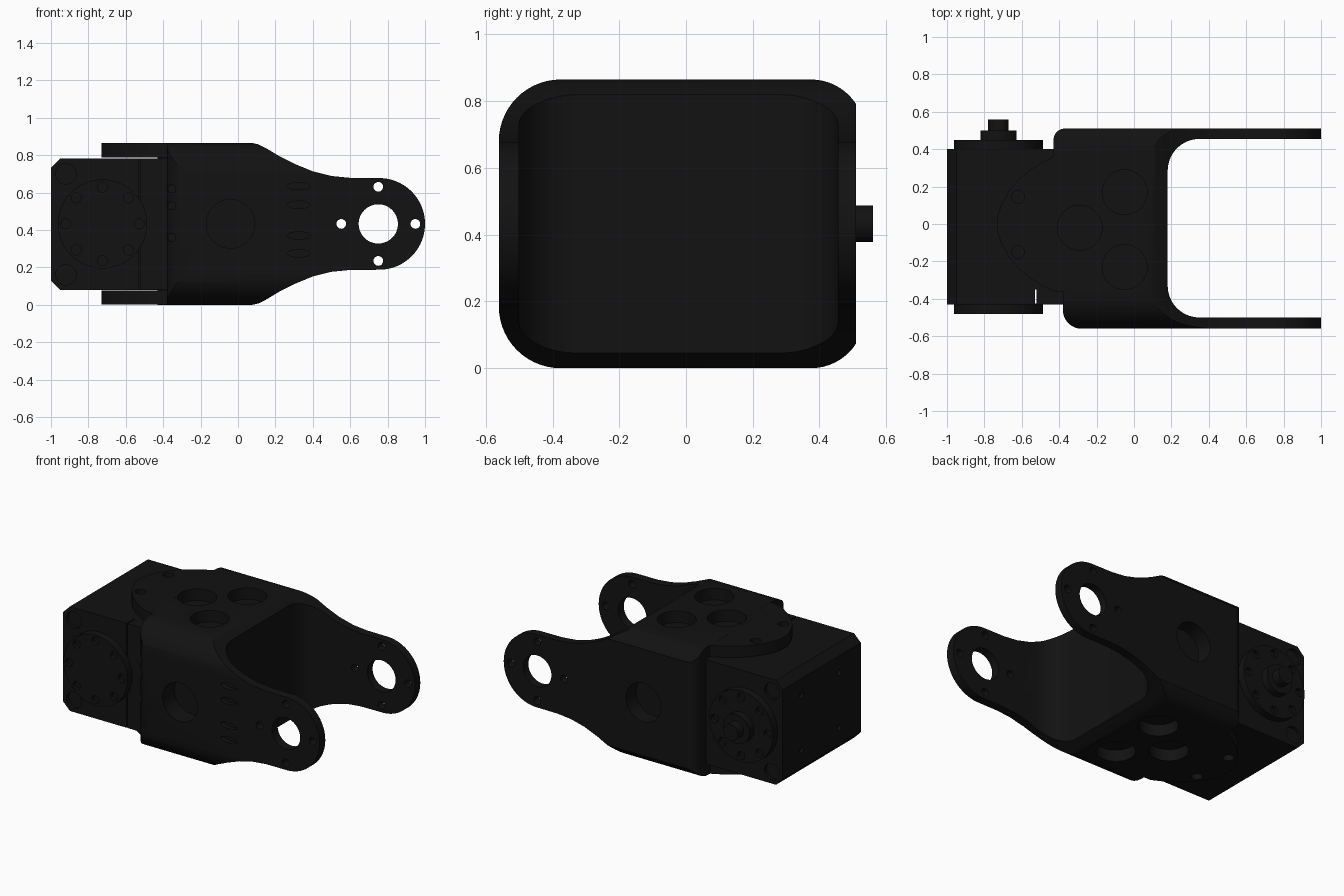
import bpy, bmesh
from math import cos, sin, pi, tan
from mathutils import Vector

if "Cube" in bpy.data.objects:
    bpy.data.objects.remove(bpy.data.objects["Cube"])

mat = bpy.data.materials.new("matte_black")
mat.diffuse_color = (0.006, 0.006, 0.006, 1)
mat.use_nodes = True
mat.node_tree.nodes["Principled BSDF"].inputs["Base Color"].default_value = mat.diffuse_color
ZC = 0.4325


def prism(name, pts, axis, a, b):
    """Extrude a 2D outline along an axis from a to b."""
    def place(p, t):
        return {'x': (t, p[0], p[1]), 'y': (p[0], t, p[1]), 'z': (p[0], p[1], t)}[axis]
    bm = bmesh.new()
    lo = [bm.verts.new(place(p, a)) for p in pts]
    hi = [bm.verts.new(place(p, b)) for p in pts]
    bm.faces.new(lo)
    bm.faces.new(hi)
    n = len(pts)
    for i in range(n):
        j = (i + 1) % n
        bm.faces.new((lo[i], lo[j], hi[j], hi[i]))
    bmesh.ops.recalc_face_normals(bm, faces=bm.faces)
    me = bpy.data.meshes.new(name)
    bm.to_mesh(me)
    bm.free()
    ob = bpy.data.objects.new(name, me)
    bpy.context.collection.objects.link(ob)
    me.materials.append(mat)
    return ob


def rounded(corners, steps=10):
    """Outline from (u, v, radius) corners."""
    out = []
    n = len(corners)
    for i, (u, v, r) in enumerate(corners):
        p = Vector((u, v))
        if r == 0:
            out.append((u, v))
            continue
        d0 = (Vector(corners[i - 1][:2]) - p).normalized()
        d1 = (Vector(corners[(i + 1) % n][:2]) - p).normalized()
        half = d0.angle(d1) / 2
        c = p + (d0 + d1).normalized() * (r / sin(half))
        s, e = p + d0 * (r / tan(half)) - c, p + d1 * (r / tan(half)) - c
        for k in range(steps + 1):
            t = k / steps
            w = pi - 2 * half
            q = c + (s * sin((1 - t) * w) + e * sin(t * w)) / sin(w)
            out.append((q.x, q.y))
    return out


def circle(u, v, r, n=32, ry=None):
    ry = ry or r
    return [(u + r * cos(2 * pi * k / n), v + ry * sin(2 * pi * k / n)) for k in range(n)]


def box(name, x, y, z):
    return prism(name, [(x[0], y[0]), (x[1], y[0]), (x[1], y[1]), (x[0], y[1])], 'z', *z)


def boolean(ob, cutter, op='DIFFERENCE'):
    cutter.hide_render = True
    m = ob.modifiers.new("bool", 'BOOLEAN')
    m.object, m.operation, m.solver = cutter, op, 'EXACT'
    bpy.context.view_layer.objects.active = ob
    bpy.ops.object.modifier_apply(modifier=m.name)
    bpy.data.objects.remove(cutter, do_unlink=True)


def drill(ob, axis, a, b, u, v, r, n=32, ry=None):
    boolean(ob, prism("cutter", circle(u, v, r, n, ry), axis, a, b))


# Bracket: side outline, U-shaped plan and rounded cross-section intersected
half = [(-0.6, 0.45), (0.0, 0.45), (0.075, 0.433), (0.11, 0.425), (0.15, 0.405),
        (0.22, 0.363), (0.3, 0.322), (0.4, 0.281), (0.5, 0.256), (0.6, 0.246)]
half += [(0.755 + 0.245 * sin(pi * k / 40), 0.245 * cos(pi * k / 40)) for k in range(21)]
side = [(x, ZC + h) for x, h in half] + [(x, ZC - h) for x, h in reversed(half[:-1])]
bracket = prism("bracket", side, 'y', -0.7, 0.7)
plan = rounded([(-0.43, 0.51, 0.06), (1.05, 0.51, 0), (1.05, 0.455, 0), (0.18, 0.455, 0.17),
                (0.18, -0.5, 0.17), (1.05, -0.5, 0), (1.05, -0.56, 0), (-0.38, -0.56, 0.1),
                (-0.38, -0.1, 0), (-0.43, -0.1, 0)])
boolean(bracket, prism("cutter", plan, 'z', -0.2, 1.1), 'INTERSECT')
section = rounded([(-0.561, 0, 0.185), (0.535, 0, 0.16), (0.535, 0.865, 0.16), (-0.561, 0.865, 0.185)], 14)
boolean(bracket, prism("cutter", section, 'x', -0.8, 1.2), 'INTERSECT')

# Tongues that reach over the motor, above and below
edge = [(-0.34, 0.36), (-0.43, 0.36), (-0.5, 0.325), (-0.56, 0.285), (-0.62, 0.235),
        (-0.67, 0.175), (-0.71, 0.1), (-0.73, 0.04)]
tongue = edge + [(x, -y) for x, y in reversed(edge)]
for z in ((0.788, 0.8645), (0.0005, 0.077)):
    boolean(bracket, prism("tongue", tongue, 'z', *z), 'UNION')

# Motor pocket
boolean(bracket, box("cutter", (-1.2, 0.145), (-0.433, 0.403), (0.078, 0.787)))

# Arm mounting holes, side windows, top and bottom holes
drill(bracket, 'y', -1, 1, 0.75, ZC, 0.105, 48)
for k in range(4):
    drill(bracket, 'y', -1, 1, 0.75 + 0.198 * cos(k * pi / 2), ZC + 0.198 * sin(k * pi / 2), 0.026, 20)
drill(bracket, 'y', -1, 1, -0.04, ZC, 0.13, 40)
for x, y, r in ((-0.05, 0.17, 0.12), (-0.05, -0.23, 0.12), (-0.29, -0.02, 0.12),
                (-0.62, 0.145, 0.034), (-0.62, -0.15, 0.034)):
    drill(bracket, 'z', -1, 2, x, y, r)

# Shallow slots and dimples on the front face
for z in (0.635, 0.535, 0.37, 0.275):
    drill(bracket, 'y', -0.7, -0.53, 0.325, z, 0.06, 24, 0.02)
for z in (0.62, 0.53, 0.36):
    drill(bracket, 'y', -0.7, -0.49, -0.355, z, 0.022, 16)

# Motor body with chamfered rear corners
x0, x1, z0, z1, c = -1.0, 0.14, 0.08, 0.783, 0.05
motor = prism("motor_body", [(x0, z0 + c), (x0 + c, z0), (x1, z0), (x1, z1), (x0 + c, z1), (x0, z1 - c)],
              'y', -0.43, 0.40)
boolean(motor, box("cutter", (-0.528, -0.52), (-0.5, -0.35), (-0.1, 1)))
for z in (0.16, 0.7):
    drill(motor, 'y', -0.5, -0.41, -0.92, z, 0.055, 24)
    drill(motor, 'y', 0.38, 0.5, -0.92, z, 0.055, 24)
for y in (-0.2, 0.2):
    for z in (0.25, 0.62):
        drill(motor, 'x', -1.1, -0.98, y, z, 0.02, 16)

# Horn discs on the front and back of the motor, ringed with screw holes
parts = [bracket, motor]
for name, a, b, d0, d1 in (("front_horn", -0.48, -0.425, -0.6, -0.455), ("back_horn", 0.395, 0.45, 0.425, 0.6)):
    horn = prism(name, circle(-0.725, ZC, 0.238, 64), 'y', a, b)
    for k in range(8):
        drill(horn, 'y', d0, d1, -0.725 + 0.197 * cos(k * pi / 4), ZC + 0.197 * sin(k * pi / 4), 0.027, 16)
    parts.append(horn)

# Stepped hub on the back horn
parts.append(prism("hub_base", circle(-0.725, ZC, 0.097, 40), 'y', 0.44, 0.50))
parts.append(prism("hub_pin", circle(-0.725, ZC, 0.055, 32), 'y', 0.49, 0.56))

# Smooth shading with crisp edges
bpy.ops.object.select_all(action='DESELECT')
for ob in parts:
    ob.select_set(True)
bpy.context.view_layer.objects.active = bracket
bpy.ops.object.shade_smooth_by_angle(angle=pi / 6)
